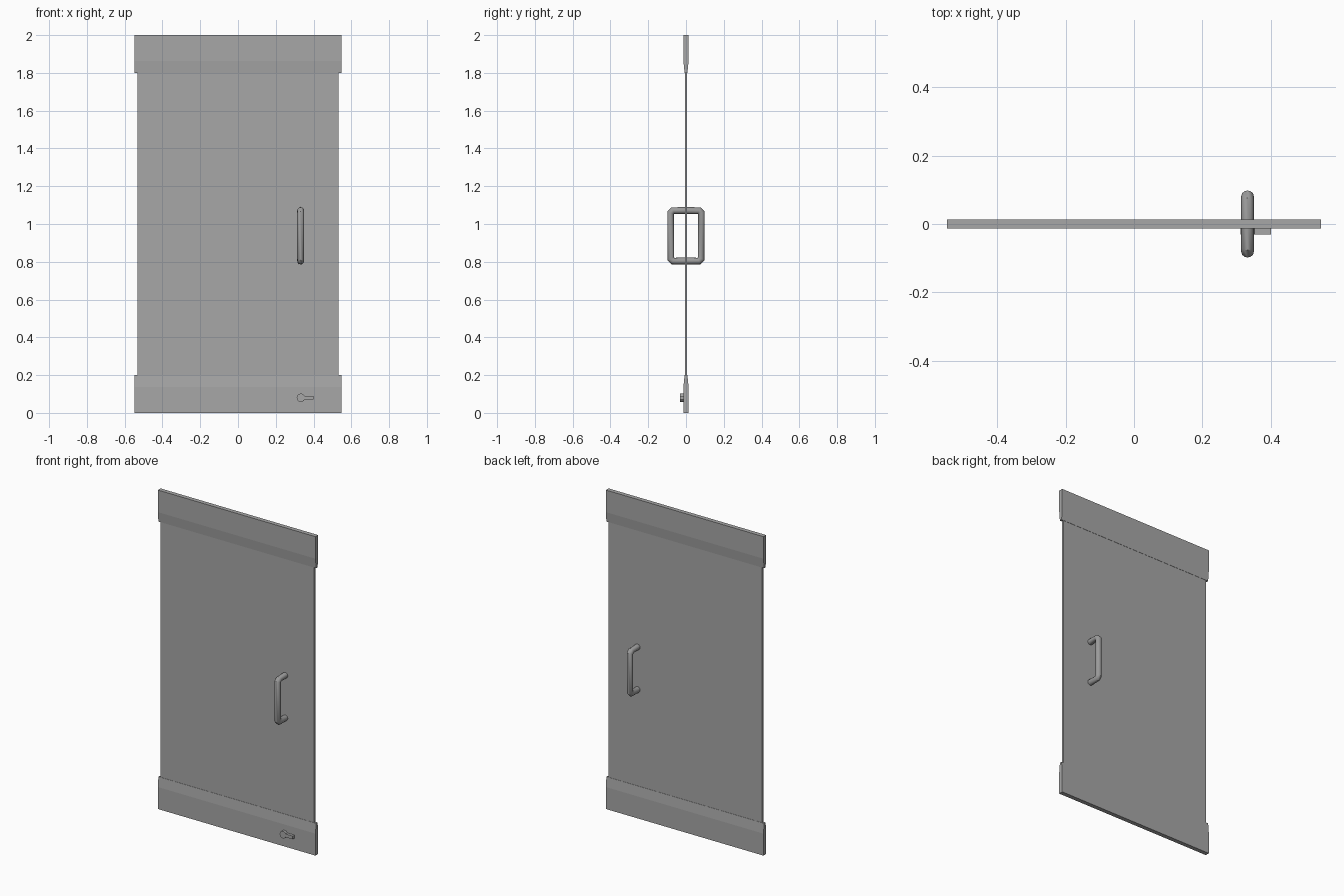
import bpy, bmesh, math
from mathutils import Matrix

if "Cube" in bpy.data.objects:
    bpy.data.objects.remove(bpy.data.objects["Cube"], do_unlink=True)


def material(name, value):
    m = bpy.data.materials.new(name)
    m.use_nodes = True
    m.diffuse_color = (value, value, value, 1)
    m.node_tree.nodes["Principled BSDF"].inputs["Base Color"].default_value = m.diffuse_color
    return m


panel_grey = material("panel grey", 0.39)
metal_grey = material("metal grey", 0.33)


def finish(name, bm, mat):
    bmesh.ops.recalc_face_normals(bm, faces=bm.faces)
    mesh = bpy.data.meshes.new(name)
    bm.to_mesh(mesh)
    bm.free()
    mesh.materials.append(mat)
    obj = bpy.data.objects.new(name, mesh)
    bpy.context.collection.objects.link(obj)
    return obj


def extrude(name, points, offset, mat):
    """Extrude a closed outline along an offset vector."""
    bm = bmesh.new()
    face = bm.faces.new([bm.verts.new(p) for p in points])
    result = bmesh.ops.extrude_face_region(bm, geom=[face])
    verts = [g for g in result["geom"] if isinstance(g, bmesh.types.BMVert)]
    bmesh.ops.translate(bm, verts=verts, vec=offset)
    return finish(name, bm, mat)


# Glass panel between the rails
bm = bmesh.new()
bmesh.ops.create_cube(bm, size=1, matrix=Matrix.Translation((0, 0, 1))
                      @ Matrix.Diagonal((1.064, 0.012, 1.9, 1)))
finish("glass_panel", bm, panel_grey)

# Rails with a tapered inner edge, mirrored about mid height
HALF = 0.547
half_profile = [(0.0135, 0), (0.0135, 0.138), (0.0075, 0.2)]
profile = half_profile + [(-y, z) for y, z in reversed(half_profile)]
extrude("bottom_rail", [(-HALF, y, z) for y, z in profile], (2 * HALF, 0, 0), panel_grey)
extrude("top_rail", [(-HALF, y, 2 - z) for y, z in profile], (2 * HALF, 0, 0), panel_grey)

# Pull handles on both faces, round bar with short chamfered corners
HX, REACH, LOW, HIGH, CUT = 0.332, 0.081, 0.804, 1.071, 0.012


def pull_handle(name, side):
    path = [(0, HIGH), (REACH - CUT, HIGH), (REACH, HIGH - CUT),
            (REACH, LOW + CUT), (REACH - CUT, LOW), (0, LOW)]
    curve = bpy.data.curves.new(name, "CURVE")
    curve.dimensions = "3D"
    curve.bevel_depth = 0.0185
    curve.bevel_resolution = 4
    curve.use_fill_caps = True
    spline = curve.splines.new("POLY")
    spline.points.add(len(path) - 1)
    for point, (y, z) in zip(spline.points, path):
        point.co = (HX, side * y, z, 1)
    curve.materials.append(metal_grey)
    obj = bpy.data.objects.new(name, curve)
    bpy.context.collection.objects.link(obj)
    bpy.ops.object.select_all(action="DESELECT")
    obj.select_set(True)
    bpy.context.view_layer.objects.active = obj
    bpy.ops.object.convert(target="MESH")
    bpy.ops.object.shade_smooth_by_angle(angle=math.radians(35))


pull_handle("front_handle", -1)
pull_handle("back_handle", 1)

# Lock: round barrel and thumb lever as one keyhole outline on the front
LX, LZ, R, LEVER = 0.333, 0.08, 0.022, 0.01
start = math.asin(LEVER / R)
steps = 18
outline = []
for i in range(steps + 1):
    a = start + (2 * math.pi - 2 * start) * i / steps
    outline.append((LX + R * math.cos(a), -0.01, LZ + R * math.sin(a)))
outline += [(0.401, -0.01, LZ - LEVER), (0.401, -0.01, LZ + LEVER)]
extrude("lock_lever", outline, (0, -0.021, 0), panel_grey)
